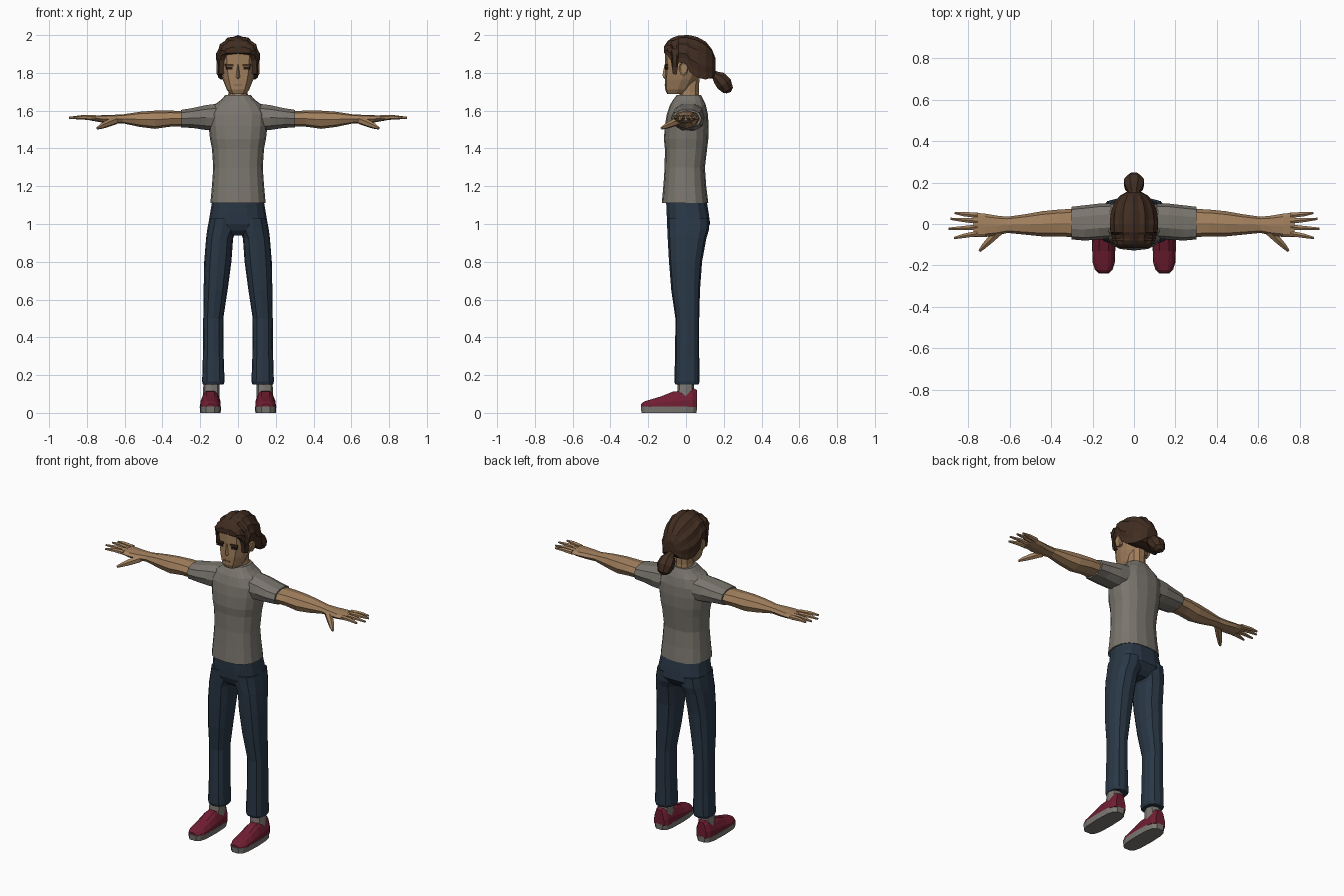
import bpy, bmesh, math
from mathutils import Vector


def material(name, rgb):
    m = bpy.data.materials.new(name)
    m.diffuse_color = (*rgb, 1)
    return m


SKIN = material("skin", (0.36, 0.215, 0.11))
LIP = material("lip", (0.20, 0.10, 0.055))
HAIR = material("brown_hair", (0.052, 0.026, 0.015))
DARK = material("dark_eye", (0.018, 0.010, 0.008))
SHIRT = material("grey_shirt", (0.195, 0.18, 0.155))
DENIM = material("dark_denim", (0.022, 0.038, 0.060))
SHOE = material("red_shoe", (0.165, 0.013, 0.032))
GREY = material("sole_grey", (0.20, 0.185, 0.17))


def loft(name, rings, mat, mirror=False):
    """Skin a list of equal rings, cap both ends, optionally mirror across x."""
    bm = bmesh.new()
    loops = [[bm.verts.new(p) for p in r] for r in rings]
    n = len(loops[0])
    for a, b in zip(loops, loops[1:]):
        for i in range(n):
            j = (i + 1) % n
            bm.faces.new((a[i], a[j], b[j], b[i]))
    bm.faces.new(loops[0])
    bm.faces.new(loops[-1])
    bmesh.ops.recalc_face_normals(bm, faces=bm.faces)
    me = bpy.data.meshes.new(name)
    bm.to_mesh(me)
    bm.free()
    me.materials.append(mat)
    ob = bpy.data.objects.new(name, me)
    bpy.context.collection.objects.link(ob)
    if mirror:
        ob.modifiers.new("mirror", 'MIRROR').use_mirror_merge = False
    return ob


def ring(axis, pos, u0, u1, v0, v1, shape):
    """Fit a unit outline into the rectangle u0..u1, v0..v1 across the given axis."""
    pts = []
    for u, v in shape:
        a = (u0 + u1) / 2 + u * (u1 - u0) / 2
        b = (v0 + v1) / 2 + v * (v1 - v0) / 2
        pts.append({'x': (pos, a, b), 'y': (a, pos, b), 'z': (a, b, pos)}[axis])
    return pts


def rounded(n, power=0.75):
    """Rounded-square outline with n points."""
    out = []
    for i in range(n):
        c, s = math.cos(2 * math.pi * i / n), math.sin(2 * math.pi * i / n)
        out.append((math.copysign(abs(c) ** power, c), math.copysign(abs(s) ** power, s)))
    return out


def mirrored(half):
    """Full outline from a right half that starts and ends on the centre line."""
    return half + [(-u, v) for u, v in reversed(half[1:-1])]


def part(name, axis, rows, shape, mat, mirror=False):
    return loft(name, [ring(axis, *r, shape) for r in rows], mat, mirror)


def tube(name, path, radii, n, mat, mirror=False, wide=1.0):
    """Tapered tube along a path; wide stretches it sideways."""
    pts = [Vector(p) for p in path]
    rings = []
    for i, p in enumerate(pts):
        d = (pts[min(i + 1, len(pts) - 1)] - pts[max(i - 1, 0)]).normalized()
        side = d.cross(Vector((0, 0, 1))).normalized()
        up = side.cross(d)
        rings.append([p + radii[i] * (side * wide * math.cos(t) + up * math.sin(t))
                      for t in (2 * math.pi * (k + 0.5) / n for k in range(n))])
    return loft(name, rings, mat, mirror)


def plate(name, x, y, z, w, h, turn, mat, mirror=True):
    """Thin plate on the face, turned to follow the cheek."""
    c, s, t = math.cos(turn), math.sin(turn), 0.0045
    rings = []
    for d in (-t, t):
        rings.append([(x + a * w / 2 * c - d * s, y + a * w / 2 * s + d * c, z + b * h / 2)
                      for a, b in ((-1, -1), (1, -1), (1, 1), (-1, 1))])
    return loft(name, rings, mat, mirror)


# Shirt body and sleeves
part("shirt", 'z', [
    (1.112, -.146, .146, -.128, .118), (1.20, -.138, .138, -.120, .107),
    (1.30, -.131, .131, -.113, .100), (1.40, -.138, .138, -.112, .112),
    (1.45, -.148, .148, -.117, .118), (1.52, -.156, .156, -.112, .120),
    (1.58, -.158, .158, -.102, .116), (1.63, -.128, .128, -.085, .105),
    (1.655, -.092, .092, -.070, .094), (1.682, -.068, .068, -.050, .080)],
    rounded(16, 0.8), SHIRT)
part("sleeve", 'x', [
    (.11, -.070, .100, 1.49, 1.64), (.17, -.075, .098, 1.495, 1.632),
    (.24, -.080, .090, 1.506, 1.616), (.302, -.074, .083, 1.510, 1.606)],
    rounded(10, 0.85), SHIRT, True)

# Arm with palm
part("arm", 'x', [
    (.27, -.064, .074, 1.518, 1.598), (.36, -.060, .070, 1.515, 1.600),
    (.44, -.060, .062, 1.504, 1.600), (.52, -.052, .048, 1.514, 1.594),
    (.61, -.043, .035, 1.533, 1.580), (.66, -.054, .040, 1.532, 1.578),
    (.72, -.063, .050, 1.537, 1.576), (.775, -.062, .055, 1.547, 1.573)],
    rounded(8, 0.85), SKIN, True)

# Fingers and thumb
for k, (y0, y1, tip) in enumerate(((.042, .053, .865), (.014, .025, .885),
                                   (-.016, -.023, .895), (-.046, -.068, .868))):
    tube(f"finger_{k + 1}", [(.755, y0, 1.561), (.82, (y0 + y1) / 2, 1.565), (tip, y1, 1.562)],
         [.015, .012, .006], 6, SKIN, True)
tube("thumb", [(.65, -.035, 1.548), (.695, -.078, 1.530), (.725, -.108, 1.517), (.745, -.13, 1.507)],
     [.022, .019, .014, .007], 6, SKIN, True)

# Trousers: pelvis and legs
part("trouser_seat", 'z', [
    (1.14, -.134, .134, -.108, .108), (1.06, -.147, .147, -.105, .122),
    (1.00, -.157, .157, -.101, .130), (.965, -.140, .140, -.085, .105),
    (.94, -.070, .070, -.060, .075)], rounded(14, 0.75), DENIM)
part("trouser_leg", 'z', [
    (1.03, .004, .152, -.102, .124), (.97, .006, .163, -.099, .122),
    (.925, .026, .169, -.097, .108), (.80, .035, .179, -.090, .085),
    (.65, .055, .182, -.078, .074), (.50, .078, .184, -.056, .070),
    (.30, .076, .186, -.058, .070), (.165, .071, .190, -.062, .072),
    (.15, .076, .186, -.056, .066)], rounded(12, 0.8), DENIM, True)

# Socks, soles and shoes
part("sock", 'z', [(.07, .098, .188, -.050, .045), (.17, .098, .182, -.042, .040)],
     rounded(8), GREY, True)
part("sole", 'z', [(0, .092, .200, -.238, .058), (.035, .089, .203, -.242, .061)],
     rounded(14, 0.6), GREY, True)
UPPER = mirrored([(0, -1), (1, -1), (.97, -.2), (.68, .65), (.4, 1), (0, 1)])
part("shoe", 'y', [
    (.058, .112, .180, .03, .122), (.035, .096, .194, .03, .132),
    (-.02, .092, .199, .03, .118), (-.07, .092, .200, .03, .112),
    (-.13, .091, .201, .03, .088), (-.19, .093, .199, .03, .070),
    (-.222, .108, .185, .03, .060), (-.237, .125, .168, .03, .048)], UPPER, SHOE, True)

# Neck and head
part("neck", 'z', [(1.64, -.058, .058, -.045, .078), (1.70, -.050, .050, -.035, .070),
                   (1.80, -.052, .052, -.035, .075)], rounded(10, 0.9), SKIN)
SKULL = mirrored([(0, -1), (.6, -.9), (.9, -.5), (1, 0), (.88, .5), (.5, .88), (0, 1)])
part("head", 'z', [
    (1.688, -.042, .042, -.100, -.005), (1.712, -.060, .060, -.110, .025),
    (1.765, -.081, .081, -.112, .065), (1.83, -.098, .098, -.110, .100),
    (1.90, -.100, .100, -.112, .115), (1.955, -.072, .072, -.085, .095)], SKULL, SKIN)
part("nose", 'z', [(1.845, -.006, .006, -.114, -.095), (1.79, -.011, .011, -.124, -.095),
                   (1.778, -.014, .014, -.122, -.095), (1.767, -.011, .011, -.112, -.095)],
     [(0, -1), (1, .2), (1, 1), (-1, 1), (-1, .2)], SKIN)
part("ear", 'x', [(.085, -.035, .008, 1.790, 1.850), (.108, -.037, .010, 1.785, 1.855),
                  (.115, -.030, .008, 1.800, 1.850)], rounded(8, 0.9), SKIN, True)

# Painted face details
plate("eye", .046, -.103, 1.824, .034, .014, .17, DARK)
plate("eyebrow", .046, -.104, 1.841, .046, .012, .17, HAIR)
plate("mouth", 0, -.108, 1.735, .042, .006, 0, LIP, False)

# Swept-back hair with ridges running front to back
ARCH = []
for k in range(17):
    a = math.radians(-20 + 220 * k / 16)
    r = 1.0 if k % 2 == 0 else 0.94
    ARCH.append((r * math.cos(a), (r * math.sin(a) + .342) / 1.342 * 2 - 1))
part("hair", 'y', [
    (-.116, -.070, .070, 1.905, 1.940), (-.098, -.094, .094, 1.893, 1.968),
    (-.080, -.104, .104, 1.865, 1.982), (-.070, -.107, .107, 1.795, 1.987),
    (-.050, -.111, .111, 1.790, 1.994), (-.040, -.114, .114, 1.855, 1.997),
    (.000, -.117, .117, 1.850, 2.000), (.020, -.117, .117, 1.805, 1.999),
    (.060, -.112, .112, 1.775, 1.990), (.105, -.095, .095, 1.765, 1.965),
    (.137, -.068, .068, 1.775, 1.925), (.155, -.036, .036, 1.800, 1.880)], ARCH, HAIR)

# Ponytail
tube("ponytail", [(0, .125, 1.800), (0, .152, 1.788), (0, .175, 1.773), (0, .202, 1.742),
                  (0, .222, 1.708), (0, .226, 1.695)],
     [.030, .024, .040, .046, .032, .012], 8, HAIR, wide=1.15)
